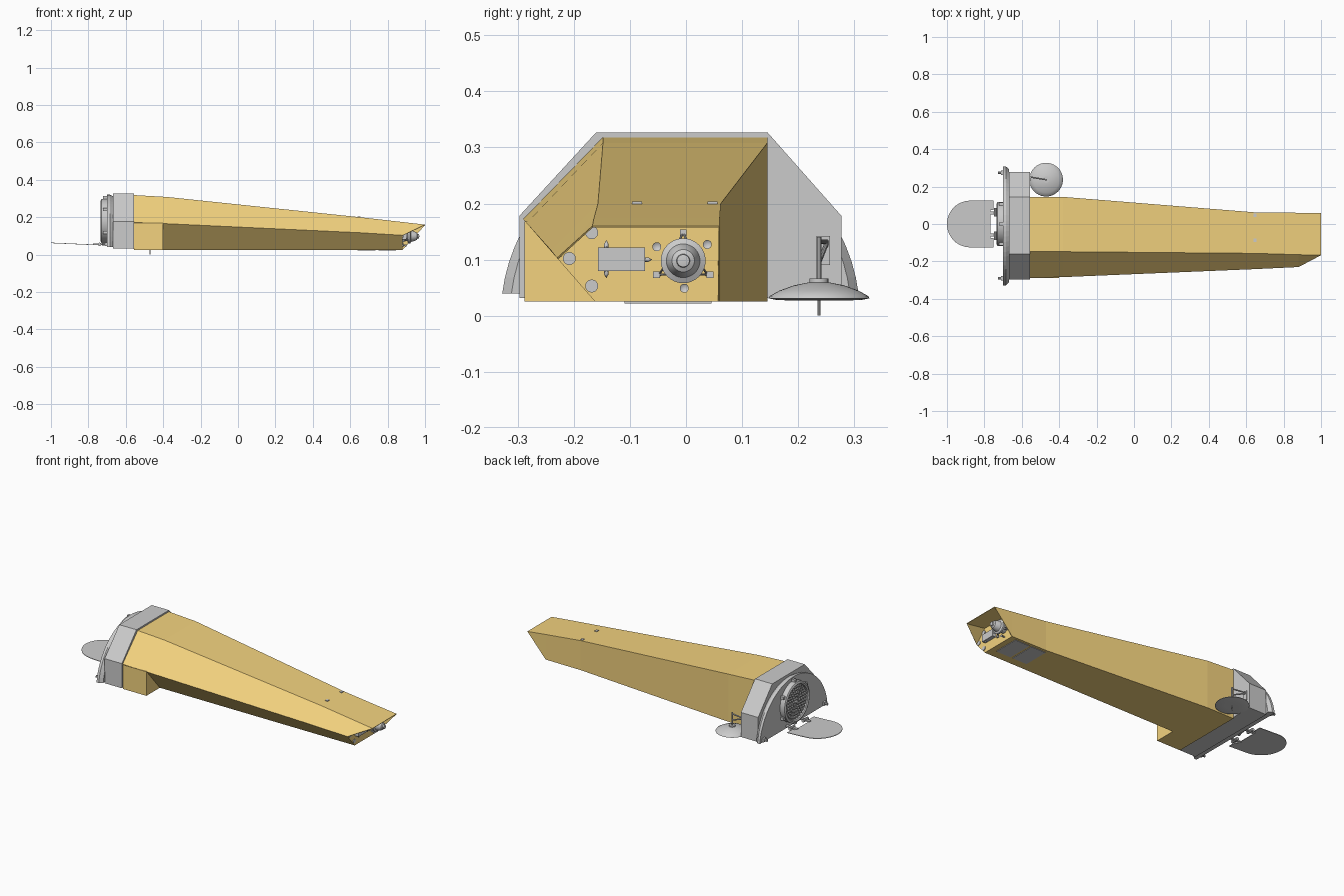
import bpy, bmesh, math
from mathutils import Vector

cube = bpy.data.objects.get("Cube")
if cube:
    bpy.data.objects.remove(cube, do_unlink=True)


def material(name, colour):
    m = bpy.data.materials.new(name)
    m.use_nodes = True
    m.diffuse_color = colour
    m.node_tree.nodes["Principled BSDF"].inputs["Base Color"].default_value = colour
    return m


gold = material("gold_foil", (0.9, 0.65, 0.21, 1))


def finish(name, bm, mat=None, smooth=False):
    bmesh.ops.recalc_face_normals(bm, faces=bm.faces)
    mesh = bpy.data.meshes.new(name)
    bm.to_mesh(mesh)
    bm.free()
    ob = bpy.data.objects.new(name, mesh)
    bpy.context.collection.objects.link(ob)
    if mat:
        mesh.materials.append(mat)
    if smooth:
        bpy.ops.object.select_all(action="DESELECT")
        ob.select_set(True)
        bpy.context.view_layer.objects.active = ob
        bpy.ops.object.shade_smooth_by_angle(angle=math.radians(35))
    return ob


def loft(name, sections, mat=None):
    """Skin a list of (x, [(y, z), ...]) sections and cap both ends."""
    bm = bmesh.new()
    rings = [[bm.verts.new((x, y, z)) for y, z in pts] for x, pts in sections]
    n = len(rings[0])
    for a, b in zip(rings, rings[1:]):
        for i in range(n):
            j = (i + 1) % n
            bm.faces.new((a[i], a[j], b[j], b[i]))
    bm.faces.new(rings[0])
    bm.faces.new(rings[-1])
    return finish(name, bm, mat)


def box(name, lo, hi, mat=None):
    return loft(name, [(x, [(lo[1], lo[2]), (hi[1], lo[2]), (hi[1], hi[2]), (lo[1], hi[2])])
                       for x in (lo[0], hi[0])], mat)


def lathe(name, profile, centre, axis, steps=40, mat=None):
    """Spin (radius, distance) points about an axis through centre."""
    bm = bmesh.new()
    verts = [bm.verts.new((r, 0, h)) for r, h in profile]
    edges = [bm.edges.new(pair) for pair in zip(verts, verts[1:])]
    bmesh.ops.spin(bm, geom=verts + edges, cent=(0, 0, 0), axis=(0, 0, 1),
                   angle=math.tau, steps=steps, use_duplicate=False)
    bmesh.ops.remove_doubles(bm, verts=bm.verts, dist=1e-5)
    turn = Vector((0, 0, 1)).rotation_difference(Vector(axis)).to_matrix()
    bmesh.ops.rotate(bm, verts=bm.verts, matrix=turn)
    bmesh.ops.translate(bm, verts=bm.verts, vec=centre)
    return finish(name, bm, mat, True)


def rod(name, a, b, r, steps=10, mat=None):
    d = Vector(b) - Vector(a)
    h = d.length
    return lathe(name, [(0, 0), (r, 0), (r, h), (0, h)], a, d.normalized(), steps, mat)


# Tapered foil body: x, wall y, roof z, roof crease y, side crease y and z
FLOOR = 0.025
stations = [(-0.555, 0.145, 0.318, -0.148, -0.290, 0.172),
            (-0.38, 0.145, 0.308, -0.148, -0.284, 0.165),
            (0.65, 0.062, 0.20, -0.157, -0.241, 0.117),
            (0.88, 0.06, 0.174, -0.164, -0.230, 0.103)]
loft("body", [(x, [(w, FLOOR), (w, top), (cy, top), (sy, sz), (-0.162, FLOOR)])
              for x, w, top, cy, sy, sz in stations], gold)

# Square shoulder under the body at the tail
loft("body_shoulder", [(x, [(-0.10, FLOOR), (-0.10, 0.168), (-0.288, 0.168), (-0.288, FLOOR)])
                       for x in (-0.555, -0.40)], gold)

# Overhanging hood round the nose panel
x, w, top, cy, sy, sz = stations[-1]
bm = bmesh.new()
wall_low, wall_top, wall_tip, crease_tip, crease, side = [
    bm.verts.new(p) for p in ((x, w, FLOOR), (x, w, top), (1, w, 0.16),
                              (1, -0.167, 0.16), (x, cy, top), (x, sy, sz))]
for f in ((wall_low, wall_tip, wall_top), (wall_top, wall_tip, crease_tip, crease),
          (crease, crease_tip, side)):
    bm.faces.new(f)
hood = finish("nose_hood", bm, gold)
solid = hood.modifiers.new("Thickness", "SOLIDIFY")
solid.thickness = 0.003
solid.offset = -1

# Thin patches under the nose
for i, px in enumerate((0.64, 0.75)):
    box(f"belly_patch_{i}", (px, -0.11, 0.022), (px + 0.095, 0.045, 0.026))

# Tail bay and its rounded back plate
bay = [(-0.297, 0.032), (-0.297, 0.178), (-0.16, 0.327),
       (0.145, 0.327), (0.277, 0.178), (0.277, 0.032)]
loft("tail_bay", [(-0.668, bay), (-0.555, bay)])
start = math.asin(0.04 / 0.32)
arc = []
for i in range(33):
    a = start + (math.pi - 2 * start) * i / 32
    arc.append((-0.01 + 0.32 * math.cos(a), 0.32 * math.sin(a)))
loft("back_plate", [(-0.70, arc), (-0.685, arc),
                    (-0.667, [(y * 0.95, 0.04 + (z - 0.04) * 0.97) for y, z in arc])])

# Round instrument on the back plate
EYE = Vector((-0.70, 0, 0.18))
lathe("instrument_ring", [(0.118, 0), (0.118, 0.03), (0.108, 0.035), (0.1, 0.03),
                          (0.1, 0.018), (0, 0.018)], EYE, (-1, 0, 0), 48)
for ring in range(1, 6):
    count = ring * 6
    for i in range(count):
        a = math.tau * i / count
        r = ring * 0.0178
        p = EYE + Vector((-0.017, r * math.cos(a), r * math.sin(a)))
        rod(f"reflector_{ring}_{i}", p, p + Vector((-0.01, 0, 0)), 0.0068, 8)
rod("instrument_hub", EYE + Vector((-0.017, 0, 0)), EYE + Vector((-0.032, 0, 0)), 0.01, 12)
for i in range(6):
    a = math.tau * (i + 0.5) / 6
    p = EYE + Vector((0, 0.124 * math.cos(a), 0.124 * math.sin(a)))
    box(f"ring_clamp_{i}", p - Vector((0.022, 0.008, 0.008)), p + Vector((0, 0.008, 0.008)))

# Open cover hinged below the instrument
bm = bmesh.new()
outline = [(-0.752, -0.125)]
for i in range(25):
    a = -math.pi / 2 - math.pi * i / 24
    outline.append((-0.875 + 0.125 * math.cos(a), 0.125 * math.sin(a)))
outline += [(-0.752, 0.125), (-0.752, 0.075), (-0.768, 0.075), (-0.768, -0.075), (-0.752, -0.075)]
bm.faces.new([bm.verts.new((px, py, 0.053 - 0.045 * (px + 0.752))) for px, py in outline])
cover = finish("instrument_cover", bm)
cover.modifiers.new("Thickness", "SOLIDIFY").thickness = 0.003
for side_name, s in (("left", 1), ("right", -1)):
    rod(f"cover_hinge_{side_name}", (-0.74, s * 0.04, 0.055), (-0.74, s * 0.085, 0.055), 0.009)
    box(f"hinge_arm_{side_name}", (-0.775, s * 0.06 - 0.008, 0.050),
        (-0.70, s * 0.06 + 0.008, 0.058))
    # Corner thrusters
    y = -0.008 + s * 0.283
    box(f"corner_mount_{side_name}", (-0.712, y - 0.012, 0.045), (-0.70, y + 0.012, 0.065))
    rod(f"corner_thruster_{side_name}", (-0.71, y, 0.055), (-0.727, y, 0.055), 0.007)

# Downward dish antenna beside the body
DISH = Vector((-0.47, 0.237, 0))
profile = [(0, 0.06), (0.02, 0.059), (0.045, 0.054), (0.07, 0.045), (0.088, 0.035),
           (0.09, 0.031), (0.075, 0.028), (0.04, 0.027), (0, 0.027)]
lathe("dish", profile, DISH, (0, 0, 1), 40)
rod("dish_feed", DISH, DISH + Vector((0, 0, 0.03)), 0.0025)
rod("dish_post", DISH + Vector((0, 0, 0.055)), DISH + Vector((0, 0, 0.14)), 0.005)
rod("dish_collar", DISH + Vector((0, 0, 0.056)), DISH + Vector((0, 0, 0.066)), 0.017, 16)
rod("dish_arm", DISH + Vector((0, 0, 0.132)), (-0.56, 0.252, 0.132), 0.004)
rod("dish_brace", DISH + Vector((0, 0, 0.095)), (-0.56, 0.252, 0.132), 0.004)
box("dish_bracket", (-0.562, 0.233, 0.09), (-0.55, 0.257, 0.142))

# Small roof blades
for i, y in enumerate((-0.087, 0.047)):
    box(f"roof_blade_{i}", (0.64, y - 0.009, 0.198), (0.655, y + 0.009, 0.204))

# Nose panel equipment
NOSE = 0.88
box("nose_box", (NOSE, -0.157, 0.08), (NOSE + 0.022, -0.073, 0.122))
for i, (y, z, dy, dz) in enumerate(((-0.142, 0.122, 0, 1), (-0.142, 0.08, 0, -1),
                                    (-0.073, 0.1, 1, 0))):
    lathe(f"box_spike_{i}", [(0, 0), (0.004, 0), (0.004, 0.006), (0, 0.013)],
          (NOSE + 0.012, y, z), (0, dy, dz), 10)
HEAD = Vector((NOSE, -0.005, 0.098))
lathe("nose_sensor", [(0.025, 0), (0.025, 0.025), (0.04, 0.03), (0.04, 0.04), (0.03, 0.045),
                      (0.025, 0.065), (0.02, 0.076), (0.012, 0.08), (0.011, 0.088), (0, 0.09)],
      HEAD, (1, 0, 0), 32)
for i in range(3):
    a = math.tau * i / 3 + math.pi / 2
    for s in (-1, 1):
        b = a + s * 0.25
        rod(f"sensor_strut_{i}_{s}", HEAD + Vector((0, 0.05 * math.cos(a), 0.05 * math.sin(a))),
            HEAD + Vector((0.034, 0.034 * math.cos(b), 0.034 * math.sin(b))), 0.002, 8)
    foot = HEAD + Vector((0, 0.055 * math.cos(a), 0.05 * math.sin(a)))
    box(f"sensor_foot_{i}", foot - Vector((0, 0.006, 0.006)), foot + Vector((0.008, 0.006, 0.006)))
for i, (y, z) in enumerate(((-0.052, 0.123), (0.038, 0.127), (-0.003, 0.049))):
    lathe(f"nose_thruster_{i}", [(0, 0), (0.004, 0), (0.004, 0.012), (0.008, 0.022), (0, 0.016)],
          (NOSE, y, z), (1, 0, 0), 14)
for i, (y, z) in enumerate(((-0.168, 0.053), (-0.208, 0.102), (-0.168, 0.148))):
    rod(f"nose_disc_{i}", (NOSE, y, z), (NOSE + 0.004, y, z), 0.0115, 20)
